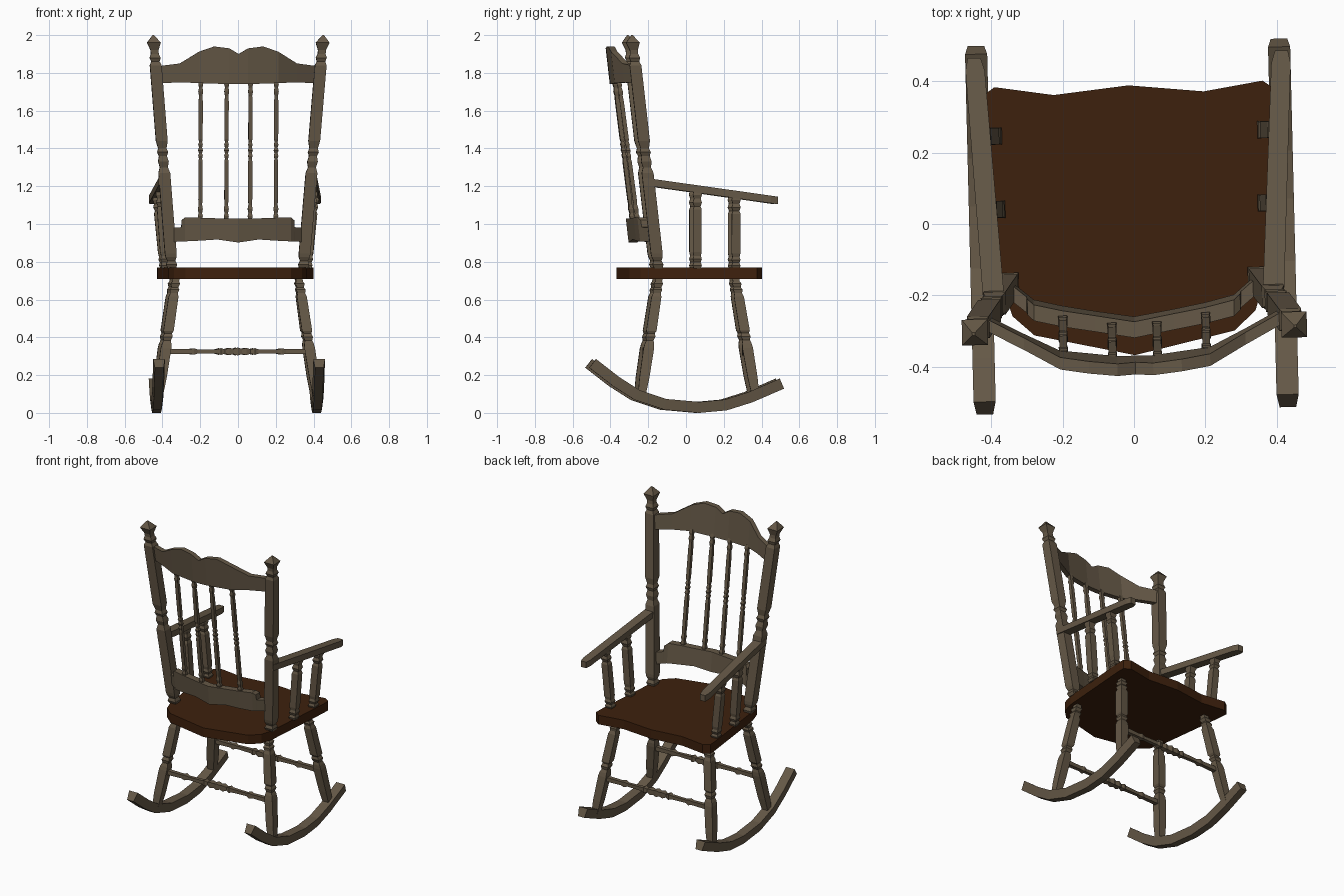
import bpy, bmesh, math
from mathutils import Vector


def material(name, col):
    m = bpy.data.materials.new(name)
    m.diffuse_color = (*col, 1)
    return m


WOOD = material("grey brown wood", (0.13, 0.098, 0.062))
SEAT = material("dark red brown wood", (0.048, 0.015, 0.004))


def loft(name, rings, mirror=True, mat=WOOD):
    """Skin a list of point rings, cap both ends, optionally mirror in x."""
    bm = bmesh.new()
    rows = [[bm.verts.new(p) for p in r] for r in rings]
    for a, b in zip(rows, rows[1:]):
        for i in range(len(a)):
            j = (i + 1) % len(a)
            bm.faces.new((a[i], a[j], b[j], b[i]))
    bm.faces.new(rows[0])
    bm.faces.new(rows[-1])
    bmesh.ops.recalc_face_normals(bm, faces=bm.faces)
    me = bpy.data.meshes.new(name)
    bm.to_mesh(me)
    bm.free()
    me.materials.append(mat)
    ob = bpy.data.objects.new(name, me)
    bpy.context.collection.objects.link(ob)
    if mirror:
        md = ob.modifiers.new("mirror", 'MIRROR')
        md.use_clip = False
        md.merge_threshold = 0.0001
    # the whole chair stands slightly turned
    ob.rotation_euler.z = math.radians(1.4)
    ob.location.x = -0.006
    return ob


CORNERS = ((-1, -1), (1, -1), (1, 1), (-1, 1))


def turned(name, p0, p1, profile, along_x=False, mirror=True):
    """Four-sided turned piece: profile is (fraction along, half width)."""
    p0, p1 = Vector(p0), Vector(p1)
    rings = []
    for t, h in profile:
        c = p0.lerp(p1, t)
        rings.append([c + (Vector((0, a * h, b * h)) if along_x else Vector((a * h, b * h, 0)))
                      for a, b in CORNERS])
    return loft(name, rings, mirror)


def rail(name, stations, y0, z0, thick):
    """Bowed, leaning back rail; stations are (x, bottom z, top z, bow)."""
    full = [(-x, b, t, d) for x, b, t, d in reversed(stations) if x > 0] + stations
    rings = []
    for x, b, t, d in full:
        yb, yt = (y0 + d - 0.115 * (z - z0) for z in (b, t))
        rings.append([(x, yb, b), (x, yb + thick, b), (x, yt + thick, t), (x, yt, t)])
    return loft(name, rings, False)


# seat
half = [(0.21, 0.366), (0.375, 0.392), (0.414, 0.365), (0.412, 0.31), (0.365, -0.17),
        (0.34, -0.25), (0.28, -0.305)]
outline = [(0, 0.388)] + half + [(0, -0.367)] + [(-x, y) for x, y in reversed(half)]
loft("seat", [[(x, y, z) for x, y in outline] for z in (0.71, 0.77)], False, SEAT)

# rockers
curve = [(-0.505, 0.262), (-0.38, 0.165), (-0.27, 0.095), (-0.12, 0.045), (0.06, 0.029),
         (0.20, 0.042), (0.33, 0.083), (0.497, 0.155)]
rings = []
for i, (y, z) in enumerate(curve):
    a, b = Vector(curve[max(i - 1, 0)]), Vector(curve[min(i + 1, len(curve) - 1)])
    d = (b - a).normalized() * 0.029
    n = (-d.y, d.x)
    rings.append([(0.424 + w, y + s * n[0], z + s * n[1])
                  for w, s in ((-0.023, -1), (0.023, -1), (0.031, 1), (-0.031, 1))])
loft("rocker", rings)

# legs
leg = [(0, 0.018), (0.03, 0.018), (0.05, 0.025), (0.08, 0.018), (0.1, 0.025), (0.13, 0.02),
       (0.16, 0.026), (0.45, 0.027), (0.47, 0.02), (0.5, 0.026), (0.53, 0.019),
       (0.56, 0.025), (0.6, 0.028), (0.85, 0.026), (1, 0.02)]
turned("front_leg", (0.325, -0.15, 0.715), (0.418, -0.245, 0.09), leg)
turned("back_leg", (0.33, 0.255, 0.715), (0.418, 0.358, 0.095), leg)

# cross stretchers between the legs
side = [(0, 0.014), (0.16, 0.012), (0.19, 0.017), (0.22, 0.01), (0.36, 0.012), (0.38, 0.018),
        (0.41, 0.011), (0.44, 0.019), (0.47, 0.014)]
stretch = side + [(0.5, 0.021)] + [(1 - t, h) for t, h in reversed(side)]
for nm, y in (("front_stretcher", -0.209), ("back_stretcher", 0.318)):
    turned(nm, (-0.375, y, 0.325), (0.375, y, 0.325), stretch, True, False)

# back posts with pointed finials, given by height
post = [(0.765, 0.022), (0.785, 0.029), (0.805, 0.021), (0.825, 0.029), (0.845, 0.031),
        (1.27, 0.031), (1.3, 0.021), (1.33, 0.028), (1.36, 0.021), (1.38, 0.029),
        (1.40, 0.022), (1.44, 0.031), (1.84, 0.031), (1.86, 0.022), (1.88, 0.029),
        (1.9, 0.021), (1.92, 0.021), (1.96, 0.036), (2.0, 0.004)]
turned("back_post", (0.348, -0.155, 0.765), (0.45, -0.297, 2.0),
       [((z - 0.765) / 1.235, h) for z, h in post])

# crest rail and lower rail
rail("crest_rail", [(0, 1.74, 1.9, 0), (0.05, 1.741, 1.93, 0), (0.13, 1.743, 1.94, 0.01),
                    (0.21, 1.746, 1.912, 0.02), (0.31, 1.75, 1.85, 0.07),
                    (0.41, 1.745, 1.837, 0.122)], -0.403, 1.745, 0.034)
rail("lower_rail", [(0, 0.902, 1.028, 0), (0.11, 0.918, 1.03, 0.02), (0.2, 0.912, 1.033, 0.036),
                    (0.28, 0.908, 1.035, 0.055), (0.298, 0.907, 1.02, 0.07),
                    (0.3, 0.907, 0.983, 0.072), (0.35, 0.905, 0.98, 0.113)], -0.305, 0.91, 0.045)

# back spindles
end = [(0, 0.009), (0.03, 0.013), (0.05, 0.009), (0.08, 0.013), (0.11, 0.009), (0.15, 0.011),
       (0.42, 0.011), (0.44, 0.008), (0.46, 0.012), (0.48, 0.008)]
spindle = end + [(0.5, 0.013)] + [(1 - t, h) for t, h in reversed(end)]
for nm, x, b, t in (("inner_spindle", 0.063, -0.285, -0.378), ("outer_spindle", 0.2, -0.262, -0.36)):
    turned(nm, (x, b, 1.02), (x, t, 1.76), spindle)

# arms, with chamfered front ends
rings = []
for y, w in ((-0.235, 0.03), (0.44, 0.027), (0.475, 0.018)):
    f = (y + 0.19) / 0.665
    x, z = 0.392 + 0.038 * f, 1.219 - 0.094 * f
    rings.append([(x + a * w, y, z + b * 0.02) for a, b in CORNERS])
loft("arm", rings)

# arm supports
sup = [(0, 0.019), (0.04, 0.024), (0.08, 0.018), (0.12, 0.024), (0.16, 0.019), (0.21, 0.023),
       (0.76, 0.023), (0.8, 0.017), (0.85, 0.024), (0.9, 0.018), (0.95, 0.024), (1, 0.02)]
turned("rear_arm_support", (0.376, 0.05, 0.765), (0.406, 0.05, 1.175), sup)
turned("front_arm_support", (0.38, 0.255, 0.765), (0.418, 0.255, 1.145), sup)
